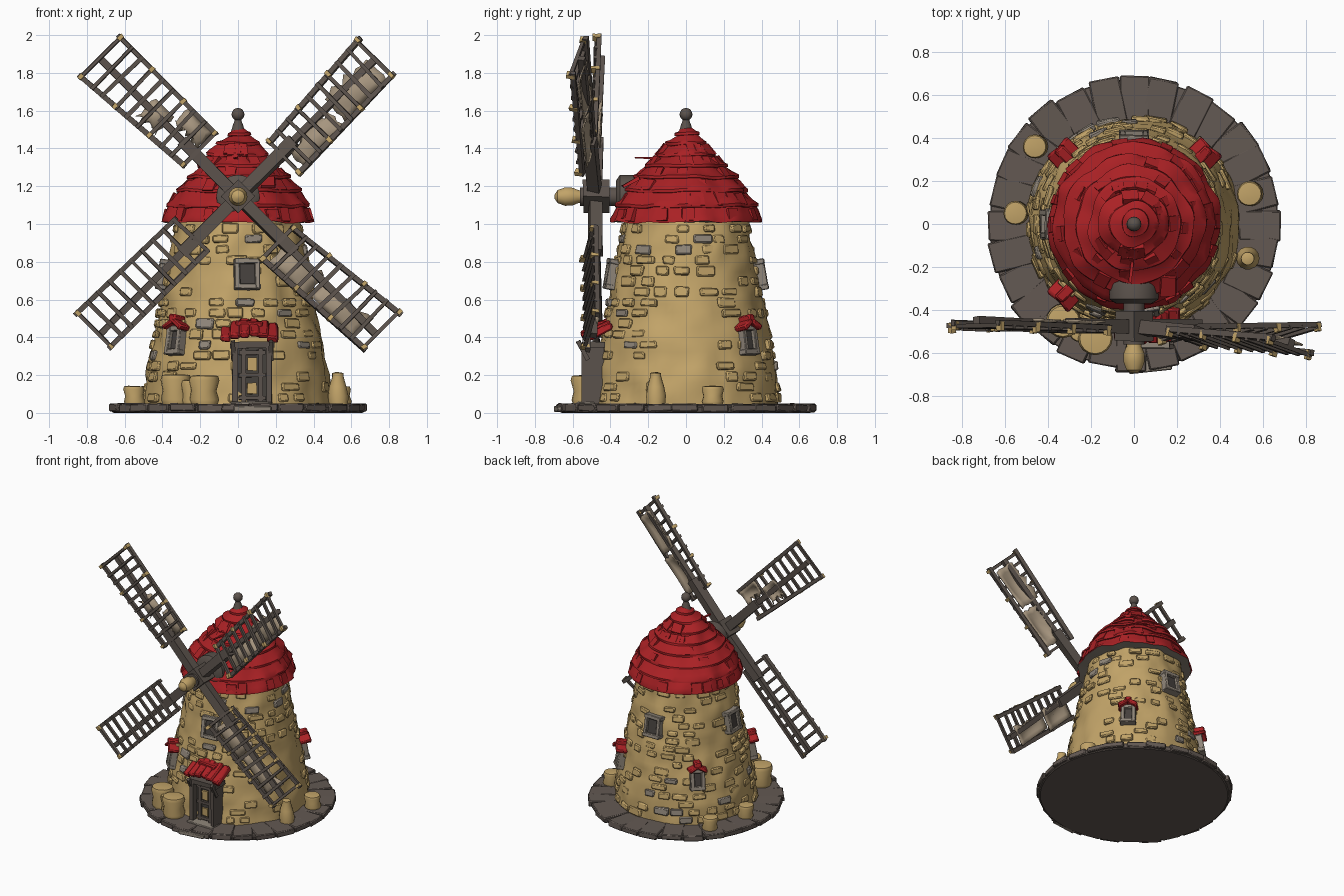
import bpy, bmesh, math, random
from mathutils import Matrix, Vector, noise

if "Cube" in bpy.data.objects:
    bpy.data.objects.remove(bpy.data.objects["Cube"])

random.seed(4)
R = random.uniform
PI = math.pi
COL = {
    "tan_stone": (0.54, 0.37, 0.14), "dark_wood": (0.105, 0.085, 0.072),
    "red_tile": (0.40, 0.015, 0.018), "sail_cloth": (0.38, 0.30, 0.21),
    "grey_stone": (0.28, 0.24, 0.195), "paving": (0.125, 0.10, 0.086),
    "dark_inside": (0.06, 0.052, 0.046)}
MATS = {}
for n, c in COL.items():
    MATS[n] = bpy.data.materials.new(n)
    MATS[n].diffuse_color = (*c, 1)


def finish(name, bm, mats, angle=35, bevel=0):
    me = bpy.data.meshes.new(name)
    bmesh.ops.recalc_face_normals(bm, faces=bm.faces)
    bm.to_mesh(me)
    bm.free()
    for m in mats.split():
        me.materials.append(MATS[m])
    ob = bpy.data.objects.new(name, me)
    bpy.context.collection.objects.link(ob)
    if bevel:
        md = ob.modifiers.new("bevel", "BEVEL")
        md.width, md.segments = bevel, 1
    bpy.ops.object.select_all(action="DESELECT")
    ob.select_set(True)
    bpy.context.view_layer.objects.active = ob
    bpy.ops.object.shade_smooth_by_angle(angle=math.radians(angle))
    return ob


def box(bm, M, size, mat=0, jit=0.0, at=(0, 0, 0)):
    T = M @ Matrix.Translation(at) @ Matrix.Diagonal((*size, 1))
    vs = bmesh.ops.create_cube(bm, size=1, matrix=T)["verts"]
    for v in vs:
        v.co += Vector((R(-jit, jit), R(-jit, jit), R(-jit, jit)))
    for f in {f for v in vs for f in v.link_faces}:
        f.material_index = mat


def bar(bm, M, a, b, w, mat=0, jit=0.003):
    a, b = Vector(a), Vector(b)
    q = (b - a).to_track_quat("X", "Z").to_matrix().to_4x4()
    box(bm, M @ Matrix.Translation((a + b) / 2) @ q, ((b - a).length, w, w), mat, jit)


def lathe(bm, prof, n, M=Matrix(), mat=0, wob=0.0):
    rings = []
    for r, z in prof:
        ring = []
        for i in range(n):
            a = 2 * PI * i / n
            p = Vector((r * math.cos(a), r * math.sin(a), z))
            d = wob * noise.noise(p * 9)
            p += Vector((math.cos(a) * d, math.sin(a) * d, d * 0.5))
            ring.append(bm.verts.new(M @ p))
        rings.append(ring)
    fs = [bm.faces.new((A[i], A[(i + 1) % n], B[(i + 1) % n], B[i]))
          for A, B in zip(rings, rings[1:]) for i in range(n)]
    fs += [bm.faces.new(rings[0]), bm.faces.new(rings[-1])]
    for f in fs:
        f.material_index = mat
    return fs


WALL = [(0.495, 0.03), (0.48, 0.2), (0.445, 0.4), (0.405, 0.6), (0.368, 0.8), (0.32, 1.04)]


def radius(z):
    for (r0, z0), (r1, z1) in zip(WALL, WALL[1:]):
        if z <= z1:
            return r0 + (r1 - r0) * (z - z0) / (z1 - z0)
    return WALL[-1][0]


def wall(deg, z, tilt=-0.18):
    # frame on the wall: x across, -y outward, z up
    a = math.radians(deg)
    r = radius(z)
    return (Matrix.Translation((r * math.cos(a), r * math.sin(a), z))
            @ Matrix.Rotation(a + PI / 2, 4, "Z") @ Matrix.Rotation(tilt, 4, "X"))


# paved base
bm = bmesh.new()
lathe(bm, [(0.665, 0), (0.675, 0.035), (0.5, 0.04)], 48)
for i in range(28):
    M = Matrix.Rotation(2 * PI * (i + R(-.1, .1)) / 28, 4, "Z")
    L = R(0.19, 0.23)
    box(bm, M, (L, 0.142, 0.042), 0, 0.004, (0.685 - L / 2 + R(-.012, .008), 0, 0.027))
finish("paved_base", bm, "paving", 30, 0.006)

# tower core and its stones
bm = bmesh.new()
prof = [(radius(0.03 + 1.01 * k / 24), 0.03 + 1.01 * k / 24) for k in range(25)]
lathe(bm, prof, 72, wob=0.02)
finish("tower", bm, "tan_stone", 60)
bm = bmesh.new()
for row in range(17):
    z = 0.08 + row * 0.056
    n = int(radius(z) * 48)
    for i in range(n):
        deg = 360 * (i + 0.5 * (row % 2) + R(-.2, .2)) / n
        if R(0, 1) < 0.45 or (abs((deg + 20) % 360 - 20) < 22 and z < 0.6):
            continue
        box(bm, wall(deg, z), (R(.06, .11), R(.02, .034), R(.035, .055)),
            1 if R(0, 1) < 0.09 else 0, 0.004)
finish("wall_stones", bm, "tan_stone grey_stone", 50, 0.007)

# windows: high ones with a stone frame, low ones with a red hood
bm = bmesh.new()
hood = bmesh.new()
for deg, z, w, h, low in ((277, .73, .13, .16, 0), (90, .73, .13, .16, 0), (180, .73, .13, .16, 0),
                          (225, .38, .1, .15, 1), (45, .38, .1, .15, 1), (135, .38, .1, .15, 1)):
    M = wall(deg, z)
    box(bm, M, (w - .03, .04, h - .03), 1, 0, (0, -.004, 0))
    for s in (-1, 1):
        box(bm, M, (.028, .09, h), 0, .003, (s * (w / 2 - .012), 0, 0))
        box(bm, M, (w + .01, .09, .028), 0, .003, (0, 0, s * (h / 2 - .012)))
    if low:
        H = M @ Matrix.Translation((0, -.02, h / 2 + .015))
        for s in (-1, 1):
            box(hood, H @ Matrix.Rotation(s * .55, 4, "Y"), (.075, .11, .03), 0, .005, (s * .033, 0, .01))
        box(hood, H, (.05, .1, .05), 0, .004, (0, 0, .02))
finish("windows", bm, "grey_stone dark_inside", 30, 0.004)

# door, its porch roof and the step
D = Matrix.Translation((0.075, -0.47, 0))
bm = bmesh.new()
box(bm, D, (.17, .06, .32), 2, 0, (0, .0, .2))
for s in (-1, 1):
    box(bm, D, (.03, .12, .33), 0, .004, (s * .09, -.02, .2))
    bar(bm, D, (s * .1, -.05, .28), (s * .1, -.1, .38), .022)
    box(bm, D, (.022, .02, .28), 0, .002, (s * .045, -.037, .2))
box(bm, D, (.23, .12, .035), 0, .004, (0, -.02, .36))
for z in (.08, .2, .32):
    box(bm, D, (.14, .02, .022), 0, .002, (0, -.037, z))
box(bm, D, (.05, .02, .07), 1, .003, (0, -.034, .26))
box(bm, D, (.05, .02, .06), 1, .003, (0, -.034, .13))
finish("door", bm, "dark_wood tan_stone dark_inside", 30)
P = Matrix.Translation((0.06, -0.465, 0.425))
for k in range(6):
    x = -.125 + .05 * k
    box(hood, P @ Matrix.Rotation(.45, 4, "X"), (.054, .17, .035), 0, .006, (x, 0, .03 - 1.9 * x * x))
box(hood, P, (.15, .09, .05), 0, .008, (0, .03, .035))
finish("red_hoods", hood, "red_tile", 40, 0.008)
bm = bmesh.new()
box(bm, Matrix.Translation((.07, -.62, .02)) @ Matrix.Rotation(.08, 4, "Z"), (.2, .14, .03), 0, .004)
box(bm, Matrix.Translation((.07, -.53, .04)), (.22, .1, .04), 0, .004)
finish("door_step", bm, "grey_stone", 30, .005)

# roof with overlapping rings of tiles
outline = [(.395, 1.01), (.37, 1.09), (.325, 1.17), (.265, 1.24), (.21, 1.30), (.155, 1.36),
           (.105, 1.42), (.06, 1.47), (.025, 1.51)]
prof = [(.30, 1.012)]
for (r0, z0), (r1, z1) in zip(outline, outline[1:]):
    prof += [(r0 + .006, z0), (r0 + .005, z0 + .015), ((r0 + r1) / 2 + .004, (z0 + z1) / 2), (r1 - .003, z1 - .002)]
bm = bmesh.new()
fs = lathe(bm, prof, 64, wob=0.022)
for f in fs[:64]:
    f.material_index = 1
for k in range(60):
    j = random.randrange(6)
    (r0, z0), (r1, z1) = outline[j], outline[j + 1]
    M = Matrix.Rotation(R(0, 2 * PI), 4, "Z") @ Matrix.Translation(((r0 + r1) / 2, 0, (z0 + z1) / 2))
    box(bm, M @ Matrix.Rotation(-math.atan2(r0 - r1, z1 - z0), 4, "Y"), (.022, R(.04, .08), R(.05, .08)), 0, .004)
bar(bm, Matrix(), (.0, -.1, 1.35), (-.02, -.27, 1.35), .012)
box(bm, Matrix.Translation((.16, -.29, 1.22)) @ Matrix.Rotation(.5, 4, "X"), (.07, .1, .016), 0, .005)
finish("roof", bm, "red_tile grey_stone", 40)
bm = bmesh.new()
lathe(bm, [(.04, 1.48), (.028, 1.52), (.014, 1.56)], 12)
bmesh.ops.create_uvsphere(bm, u_segments=16, v_segments=10, radius=.034, matrix=Matrix.Translation((0, 0, 1.58)))
finish("finial", bm, "dark_wood", 40)

# axle, hub and nose cap, turned towards the front
A = Matrix.Translation((0, 0, 1.145)) @ Matrix.Rotation(PI / 2, 4, "X")
bm = bmesh.new()
lathe(bm, [(.09, .2), (.115, .28), (.115, .35), (.085, .37)], 20, A)
lathe(bm, [(.05, .3), (.05, .56)], 14, A)
box(bm, A @ Matrix.Rotation(PI / 4, 4, "Z"), (.125, .125, .14), 0, .003, (0, 0, .475))
lathe(bm, [(.032, .54), (.035, .57), (.048, .6), (.05, .64), (.035, .68), (.012, .695)], 14, A, 1)
finish("axle_and_hub", bm, "dark_wood tan_stone", 35)

# four sails: frame of rails and rungs, with remains of cloth
# angle, outer rail offsets, depth at tip, pitch, cloth areas (u0, u1, v0, v1)
SAILS = [(45, -.135, .131, -.07, -.25, [(.36, .66, .01, .14), (.69, 1.0, -.04, .12)]),
         (135, -.14, .155, .03, 0, [(.33, .52, .03, .14), (.54, .68, -.08, .06)]),
         (225, -.085, .165, .02, 0, []),
         (315, -.17, .1, -.01, -.2, [(.36, .62, -.02, .13), (.64, .96, -.03, .10)])]
frame, cloth = bmesh.new(), bmesh.new()
for deg, va, vb, tip, pitch, areas in SAILS:
    t = math.radians(deg)
    c, s = math.cos(t), math.sin(t)
    M = (Matrix.Translation((0, -.48, 1.145))
         @ Matrix(((c, s, 0, 0), (0, 0, 1, 0), (s, -c, 0, 0), (0, 0, 0, 1)))
         @ Matrix.Rotation(-math.atan(tip), 4, "Y") @ Matrix.Rotation(pitch, 4, "X"))
    bar(frame, M, (0, 0, 0), (.42, 0, 0), .065)
    bar(frame, M, (.4, 0, 0), (1.04, 0, 0), .036)
    for v0, v1 in ((-.085, va), (.15, vb)):
        bar(frame, M, (.31, v0, -.012), (1.055, v1, -.012), .026)
    for k in range(10):
        f = k / 9
        u = .325 + .71 * f
        a, b = -.085 + (va + .085) * f, .15 + (vb - .15) * f
        bar(frame, M, (u + R(-.01, .01), a - .012, -.025), (u, b + .012, -.025), .02)
        if k % 3 == 0 and areas or k == 9:
            box(frame, M, (.022, .03, .045), 1, .003, (u, b, -.025))
            box(frame, M, (.02, .03, .04), 1, .003, (u, a, -.025))
    for u0, u1, v0, v1 in areas:
        g = [[cloth.verts.new(M @ Vector((u0 + (u1 - u0) * i / 8 + R(-.008, .008),
              v0 + (v1 - v0) * j / 5 + (R(-.03, .03) if j == 0 else 0),
              .012 - .035 * math.sin(PI * i / 8) * math.sin(PI * j / 5))))
              for j in range(6)] for i in range(9)]
        for i in range(8):
            for j in range(5):
                cloth.faces.new((g[i][j], g[i + 1][j], g[i + 1][j + 1], g[i][j + 1]))
finish("sail_frames", frame, "dark_wood tan_stone", 30)
ob = finish("sail_cloth", cloth, "sail_cloth", 60)
ob.modifiers.new("thick", "SOLIDIFY").thickness = 0.008

# sacks and barrels around the foot
bm = bmesh.new()
for x, y, r, h in ((-.46, .36, .057, .1), (-.55, .05, .057, .1), (.54, .14, .06, .1),
                   (-.33, -.45, .08, .16), (-.18, -.53, .08, .155), (-.25, -.5, .05, .13)):
    M = Matrix.Translation((x, y, .04))
    lathe(bm, [(r * .85, 0), (r, h * .2), (r * .86, h * .5), (r, h * .85), (r * .9, h), (r * .5, h + .003)], 16, M, 0, .008)
lathe(bm, [(.05, 0), (.055, .05), (.045, .1), (.03, .15), (.03, .17), (.015, .175)], 14,
      Matrix.Translation((.53, -.16, .04)), 0, .005)
finish("sacks_and_barrels", bm, "tan_stone", 50)

for m in bpy.data.materials:
    if m.users and not m.is_grease_pencil:
        m.use_nodes = True
        m.node_tree.nodes["Principled BSDF"].inputs["Base Color"].default_value = m.diffuse_color
